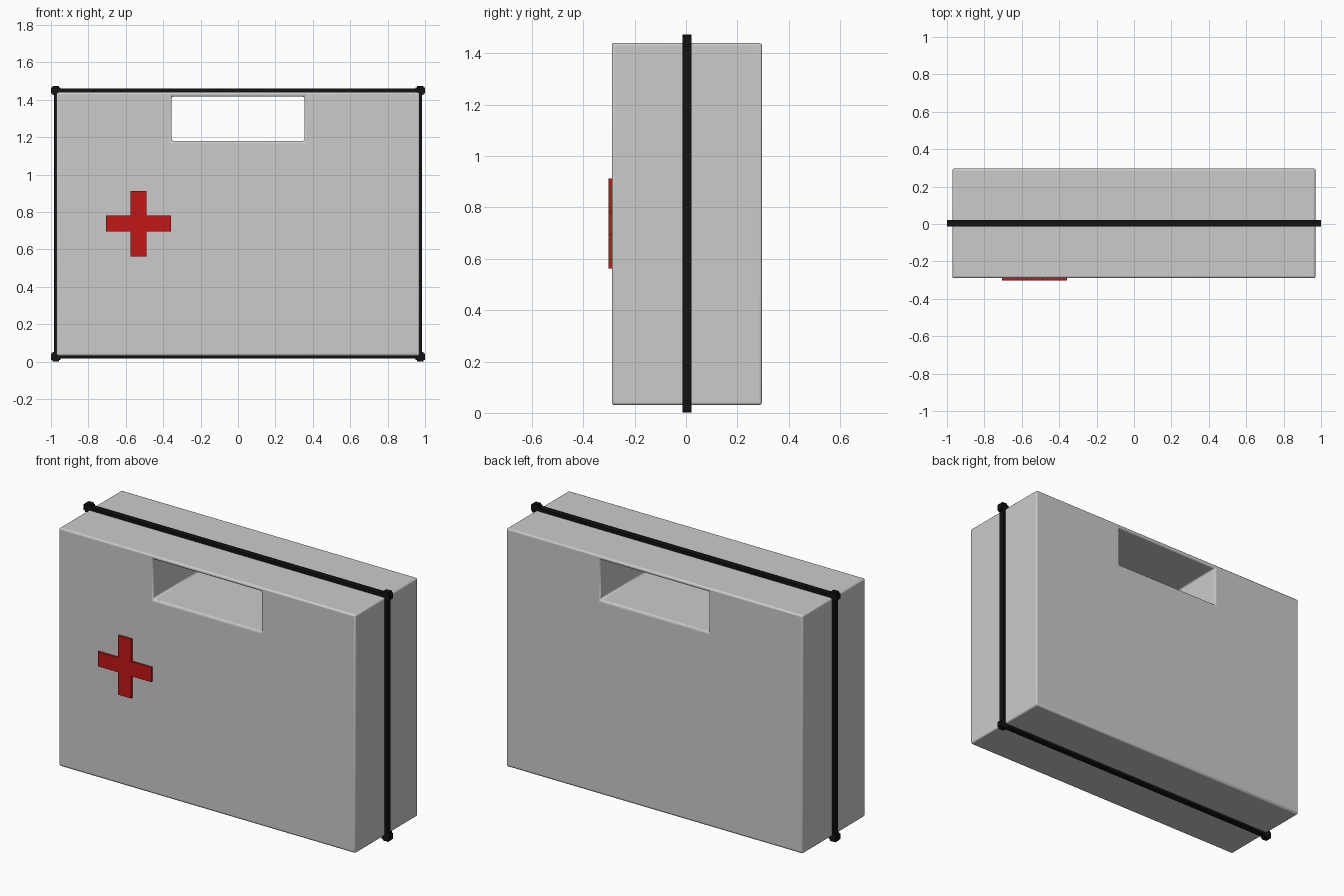
import bpy, bmesh

if "Cube" in bpy.data.objects:
    bpy.data.objects.remove(bpy.data.objects["Cube"])

def material(name, color):
    m = bpy.data.materials.new(name)
    m.diffuse_color = (*color, 1)
    m.use_nodes = True
    m.node_tree.nodes["Principled BSDF"].inputs["Base Color"].default_value = m.diffuse_color
    return m

black = material("black_rubber", (0.006, 0.006, 0.006))
red = material("red_plastic", (0.55, 0.008, 0.008))

def finish(name, bm, mat=None):
    bmesh.ops.recalc_face_normals(bm, faces=bm.faces)
    me = bpy.data.meshes.new(name)
    bm.to_mesh(me)
    bm.free()
    ob = bpy.data.objects.new(name, me)
    bpy.context.collection.objects.link(ob)
    if mat:
        me.materials.append(mat)
    return ob

def extrude_y(bm, faces, depth):
    ext = bmesh.ops.extrude_face_region(bm, geom=faces)
    verts = [g for g in ext["geom"] if isinstance(g, bmesh.types.BMVert)]
    bmesh.ops.translate(bm, verts=verts, vec=(0, depth, 0))

def box(bm, x, y, z):
    """Add a box from (min, max) ranges."""
    verts = bmesh.ops.create_cube(bm, size=1)["verts"]
    for v in verts:
        v.co = [(r[0] + r[1]) / 2 + c * (r[1] - r[0]) for c, r in zip(v.co, (x, y, z))]

# Case shell: rectangular frame around the handle opening, extruded front to back
def rect(x0, x1, z0, z1):
    return [(x0, z0), (x1, z0), (x1, z1), (x0, z1)]

Y0, Y1 = -0.289, 0.296
bm = bmesh.new()
outer = [bm.verts.new((x, Y0, z)) for x, z in rect(-0.97, 0.97, 0.03, 1.44)]
inner = [bm.verts.new((x, Y0, z)) for x, z in rect(-0.355, 0.355, 1.18, 1.417)]
ring = [bm.faces.new((outer[i], outer[(i + 1) % 4], inner[(i + 1) % 4], inner[i]))
        for i in range(4)]
extrude_y(bm, ring, Y1 - Y0)
case = finish("case_body", bm)
bevel = case.modifiers.new("rounded_edges", "BEVEL")
bevel.width = 0.01
bevel.segments = 3
bevel.limit_method = "ANGLE"
bpy.context.view_layer.objects.active = case
case.select_set(True)
bpy.ops.object.shade_smooth_by_angle()

# Black seal running round the middle of the case
SEAL = (-0.014, 0.021)
XC, ZB, ZT = 0.975, 0.026, 1.449
bm = bmesh.new()
for z in (ZB, ZT):
    box(bm, (-XC, XC), SEAL, (z - 0.01, z + 0.01))
for x in (-XC, XC):
    box(bm, (x - 0.01, x + 0.01), SEAL, (ZB, ZT))
finish("seal_band", bm, black)

# Corner caps of the seal, notched like a small plus
bm = bmesh.new()
for x in (-XC, XC):
    for z in (ZB, ZT):
        for hx, hz in ((0.025, 0.017), (0.017, 0.025)):
            box(bm, (x - hx, x + hx), SEAL, (z - hz, z + hz))
finish("seal_corners", bm, black)

# Raised red cross on the front
bm = bmesh.new()
L, W = 0.175, 0.043
outline = [(-W, -L), (W, -L), (W, -W), (L, -W), (L, W), (W, W),
           (W, L), (-W, L), (-W, W), (-L, W), (-L, -W), (-W, -W)]
face = bm.faces.new([bm.verts.new((-0.532 + x, -0.301, 0.738 + z)) for x, z in outline])
extrude_y(bm, [face], 0.02)
finish("red_cross", bm, red)
